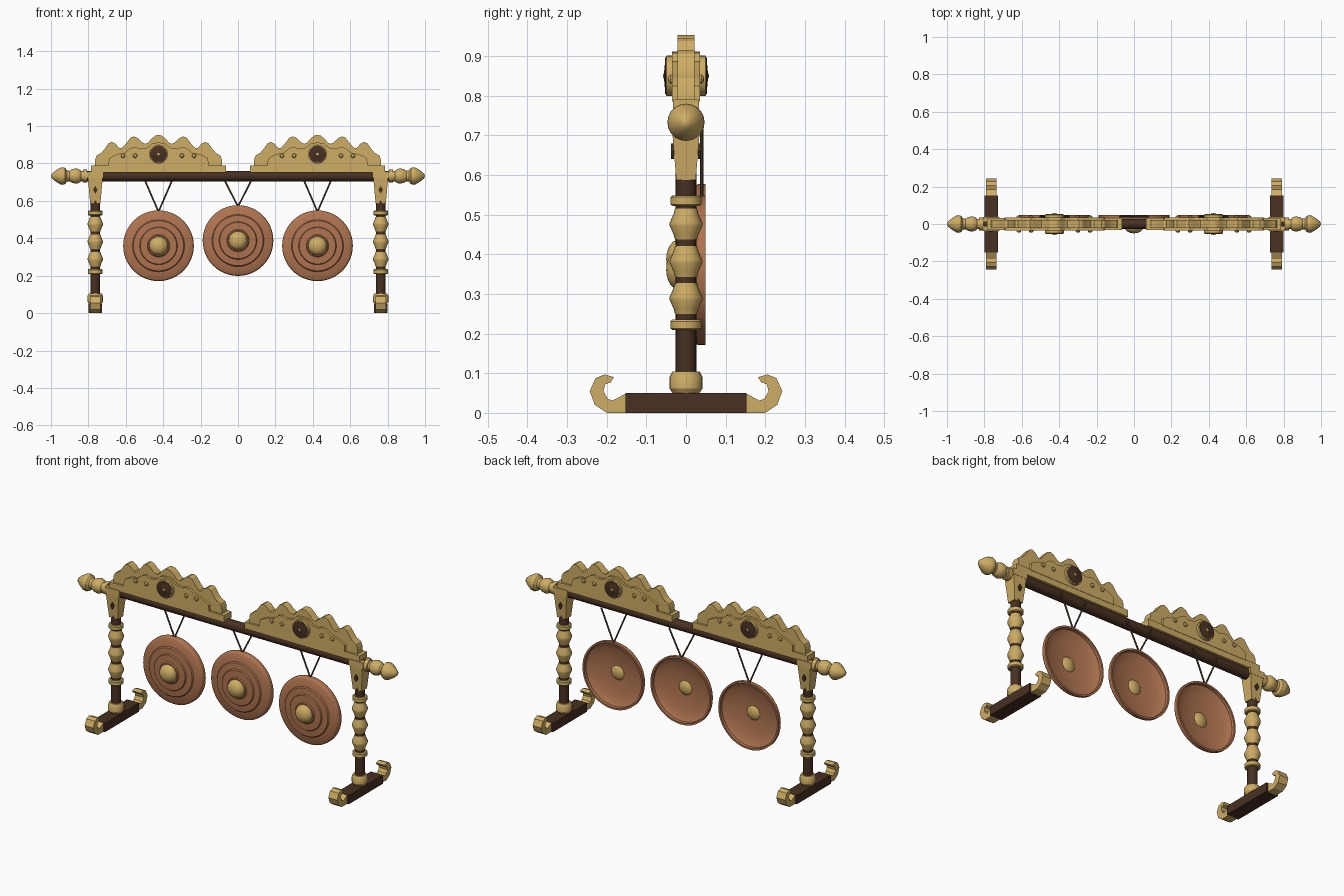
import bpy, bmesh, math
from mathutils import Matrix, Vector

if "Cube" in bpy.data.objects:
    bpy.data.objects.remove(bpy.data.objects["Cube"])


def mat(name, rgb):
    m = bpy.data.materials.new(name)
    m.diffuse_color = (*rgb, 1)
    m.use_nodes = True
    m.node_tree.nodes["Principled BSDF"].inputs["Base Color"].default_value = m.diffuse_color
    return m


GOLD = mat("gold", (0.62, 0.42, 0.13))
WOOD = mat("dark wood", (0.065, 0.030, 0.016))
COPPER = mat("copper", (0.43, 0.175, 0.08))
CORD = mat("cord brown", (0.115, 0.065, 0.035))

FRONT = Matrix.Rotation(math.pi / 2, 4, 'X')    # local z points to -y
BACK = Matrix.Rotation(-math.pi / 2, 4, 'X')    # local z points to +y
SIDE = Matrix.Rotation(math.pi / 2, 4, 'Y')     # local z points to +x


def finish(name, bm, material, loc=(0, 0, 0), rot=Matrix()):
    bmesh.ops.remove_doubles(bm, verts=bm.verts, dist=1e-5)
    bmesh.ops.recalc_face_normals(bm, faces=bm.faces)
    bm.transform(Matrix.Translation(loc) @ rot)
    me = bpy.data.meshes.new(name)
    bm.to_mesh(me)
    bm.free()
    me.materials.append(material)
    ob = bpy.data.objects.new(name, me)
    bpy.context.collection.objects.link(ob)
    bpy.ops.object.select_all(action='DESELECT')
    ob.select_set(True)
    bpy.context.view_layer.objects.active = ob
    bpy.ops.object.shade_smooth_by_angle(angle=math.radians(30))
    return ob


def lathe(name, profile, material, loc=(0, 0, 0), rot=Matrix(), n=20):
    """Spin (radius, height) points around local z; start and end on the axis."""
    bm = bmesh.new()
    rings = []
    for r, h in profile:
        if r == 0:
            rings.append([bm.verts.new((0, 0, h))] * n)
        else:
            rings.append([bm.verts.new((r * math.cos(2 * math.pi * i / n),
                                        r * math.sin(2 * math.pi * i / n), h)) for i in range(n)])
    for a, b in zip(rings, rings[1:]):
        for i in range(n):
            j = (i + 1) % n
            vs = list(dict.fromkeys((a[i], a[j], b[j], b[i])))
            if len(vs) > 2:
                bm.faces.new(vs)
    return finish(name, bm, material, loc, rot)


def prism(name, outline, half, material, loc=(0, 0, 0), rot=Matrix()):
    """Extrude an (x, z) outline to y = -half..half."""
    bm = bmesh.new()
    f = bm.faces.new([bm.verts.new((x, -half, z)) for x, z in outline])
    ext = bmesh.ops.extrude_face_region(bm, geom=[f])
    bmesh.ops.translate(bm, vec=(0, 2 * half, 0),
                        verts=[v for v in ext['geom'] if isinstance(v, bmesh.types.BMVert)])
    return finish(name, bm, material, loc, rot)


def box(name, x, y, z0, z1, material, loc=(0, 0, 0), taper=1.0):
    """Box with half sizes x, y; the bottom is scaled by taper."""
    bm = bmesh.new()
    bmesh.ops.create_cube(bm, size=2)
    for v in bm.verts:
        s = taper if v.co.z < 0 else 1
        v.co = (v.co.x * x * s, v.co.y * y * s, z0 if v.co.z < 0 else z1)
    return finish(name, bm, material, loc)


def rod(name, a, b, r, material, n=8):
    a, b = Vector(a), Vector(b)
    d = b - a
    return lathe(name, [(0, 0), (r, 0), (r, d.length), (0, d.length)], material,
                 a, d.to_track_quat('Z', 'Y').to_matrix().to_4x4(), n)


def both(half):
    """Symmetric outline from its right half, listed from the middle outwards."""
    return [(-x, z) for x, z in reversed(half) if x > 0] + half


# Crossbeam
rod("beam", (-0.81, 0, 0.733), (0.81, 0, 0.733), 0.028, WOOD, 20)

BEAD = [(0, 0), (0.028, 0), (0.031, 0.012), (0.041, 0.035), (0.041, 0.043),
        (0.031, 0.066), (0.028, 0.078), (0, 0.078)]
FINIAL = [(0, 0), (0.034, 0), (0.034, 0.022), (0.028, 0.024), (0.028, 0.034), (0.037, 0.044),
          (0.041, 0.060), (0.037, 0.080), (0.028, 0.095), (0.030, 0.108), (0.043, 0.118),
          (0.047, 0.130), (0.044, 0.145), (0.030, 0.168), (0.014, 0.188), (0, 0.194)]
HOOK = [(0.15, 0), (0.20, 0), (0.23, 0.02), (0.243, 0.055), (0.228, 0.088), (0.205, 0.097),
        (0.182, 0.090), (0.190, 0.077), (0.204, 0.072), (0.208, 0.055), (0.198, 0.036),
        (0.185, 0.031), (0.15, 0.05)]
DIAMOND = [(0, -0.02), (0.012, 0), (0, 0.02), (-0.012, 0)]

for s, side in ((-1, "left"), (1, "right")):
    x = s * 0.763
    at = (x, 0, 0)
    # Foot with curled ends
    box(side + "_foot", 0.037, 0.152, 0, 0.05, WOOD, at)
    for q, end in ((-1, "front"), (1, "back")):
        prism(f"{side}_{end}_foot_curl", HOOK, 0.027, GOLD, at, Matrix.Rotation(q * math.pi / 2, 4, 'Z'))
    # Turned post
    rod(side + "_post", (x, 0, 0.04), (x, 0, 0.62), 0.026, WOOD, 20)
    lathe(side + "_post_base", [(0, 0.05), (0.034, 0.05), (0.042, 0.062), (0.042, 0.09),
                                (0.034, 0.105), (0, 0.105)], GOLD, at)
    for i, z in enumerate((0.25, 0.343, 0.437)):
        lathe(f"{side}_post_bead_{i + 1}", BEAD, GOLD, (x, 0, z))
    for i, z in enumerate((0.209, 0.522)):
        lathe(f"{side}_post_ring_{i + 1}", [(0, 0), (0.034, 0), (0.039, 0.004), (0.039, 0.022),
                                            (0.034, 0.027), (0, 0.027)], GOLD, (x, 0, z))
    # Capital holding the beam, with diamond inlays
    box(side + "_capital", 0.040, 0.036, 0.587, 0.725, GOLD, at, 0.68)
    box(side + "_capital_top", 0.045, 0.037, 0.722, 0.757, GOLD, at)
    for q in (-1, 1):
        prism(side + "_capital_diamond", DIAMOND, 0.004, WOOD, (x, q * 0.034, 0.66))
    # Beam end finial
    lathe(side + "_finial", FINIAL, GOLD, (s * 0.806, 0, 0.733),
          Matrix.Rotation(0 if s > 0 else math.pi, 4, 'Z') @ SIDE)

# Crests: base plate, lobed board, raised panels, medallions and studs
BOARD = both([(0, 0.953), (0.018, 0.949), (0.04, 0.93), (0.055, 0.912), (0.07, 0.905),
              (0.09, 0.915), (0.11, 0.936), (0.132, 0.945), (0.15, 0.938), (0.175, 0.905),
              (0.195, 0.883), (0.21, 0.883), (0.23, 0.905), (0.25, 0.915), (0.268, 0.907),
              (0.29, 0.875), (0.305, 0.858), (0.33, 0.843), (0.338, 0.825), (0.34, 0.785)])
PANEL = both([(0, 0.912), (0.035, 0.908), (0.06, 0.885), (0.1, 0.878), (0.125, 0.888),
              (0.15, 0.882), (0.18, 0.858), (0.22, 0.85), (0.24, 0.842), (0.265, 0.825),
              (0.268, 0.785)])

for s, side in ((-1, "left"), (1, "right")):
    x = s * 0.425
    box(side + "_crest_base", 0.36, 0.033, 0.752, 0.79, GOLD, (x, 0, 0))
    prism(side + "_crest_board", BOARD, 0.022, GOLD, (x, 0, 0))
    prism(side + "_crest_panel", PANEL, 0.035, GOLD, (x, 0, 0))
    for q, rot, face in ((-1, FRONT, "front"), (1, BACK, "back")):
        name = f"{side}_{face}_"
        at = (x, q * 0.03, 0.85)
        lathe(name + "medallion", [(0, 0), (0.051, 0), (0.051, 0.019), (0.047, 0.021), (0, 0.021)],
              GOLD, at, rot)
        lathe(name + "medallion_face", [(0, 0.018), (0.046, 0.018), (0.046, 0.023),
                                        (0.016, 0.024), (0.012, 0.026), (0, 0.026)], WOOD, at, rot)
        lathe(name + "medallion_stud", [(0, 0.02), (0.009, 0.02), (0.007, 0.027), (0, 0.028)],
              GOLD, at, rot, 10)
        for d in (-0.19, -0.125, 0.125, 0.19):
            lathe(name + "crest_stud", [(0, 0), (0.012, 0), (0.012, 0.006), (0.008, 0.011), (0, 0.013)],
                  GOLD, (x + d, q * 0.033, 0.842), rot, 10)

# Gongs: dished discs with stepped rings, a boss and two cords; heights run towards the front
GONG = [(0, 0.012), (0.055, 0.012), (0.06, 0.007), (0.097, 0.005), (0.101, -0.001), (0.134, -0.004),
        (0.139, -0.010), (0.170, -0.015), (0.183, -0.021), (0.189, -0.030), (0.189, -0.049),
        (0.179, -0.049), (0.177, -0.034), (0.165, -0.026), (0.13, -0.016), (0.09, -0.009),
        (0.05, -0.004), (0, -0.003)]
BOSS = [(0.05 * math.sin(t * math.pi / 12) if 0 < t < 12 else 0,
         0.016 - 0.034 * math.cos(t * math.pi / 12)) for t in range(13)]

for name, x, z in (("left", -0.425, 0.36), ("middle", 0, 0.388), ("right", 0.425, 0.36)):
    lathe(name + "_gong", GONG, COPPER, (x, 0, z), FRONT, 48)
    lathe(name + "_gong_boss", BOSS, GOLD, (x, 0, z), FRONT, 24)
    for s in (-1, 1):
        rod(name + "_gong_cord", (x, 0.04, z + 0.182), (x + s * 0.078, 0.04, 0.722), 0.0045, CORD)
